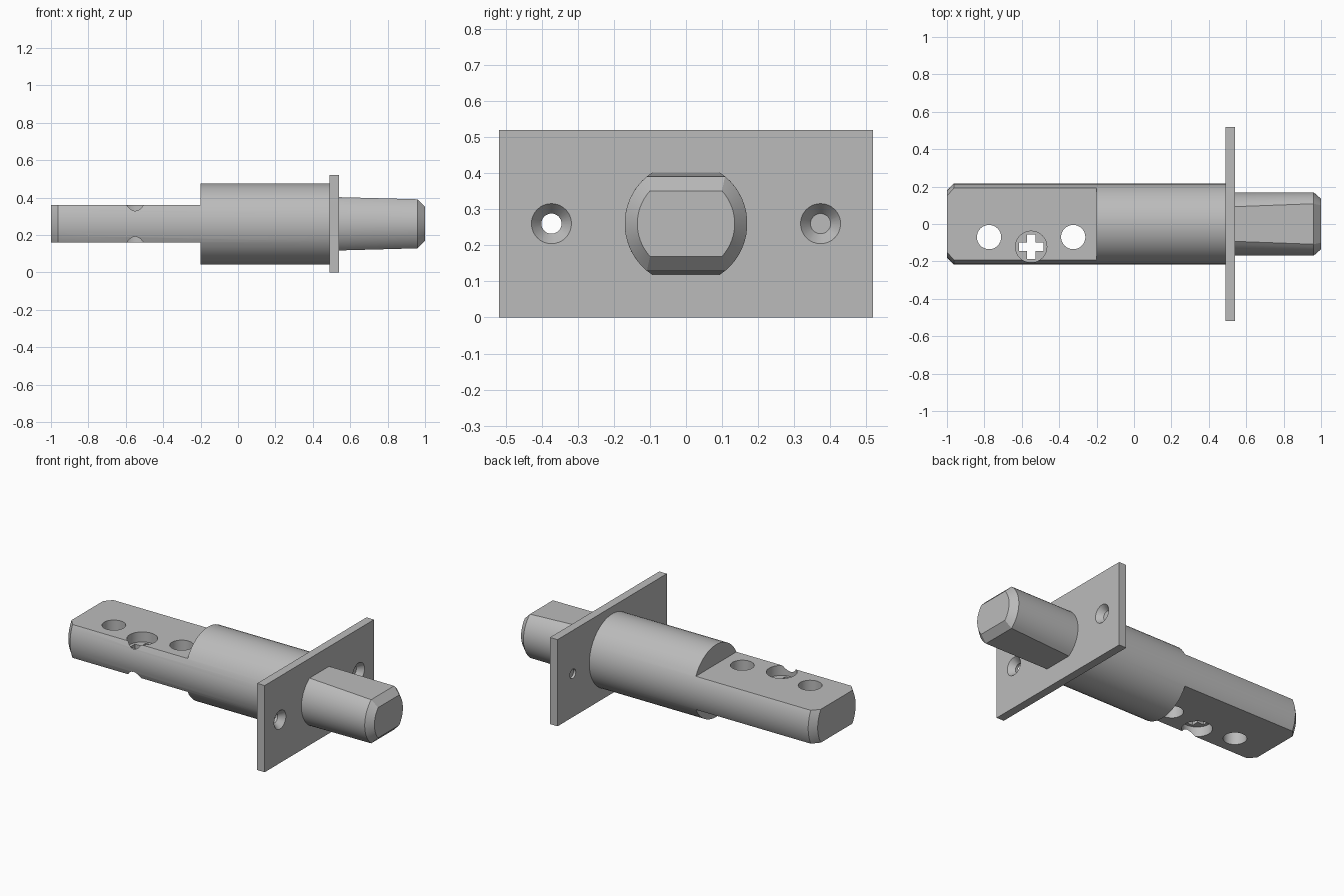
import bpy, bmesh, math
from mathutils import Matrix, Vector

if "Cube" in bpy.data.objects:
    bpy.data.objects.remove(bpy.data.objects["Cube"])

MID = 0.26  # height of the bolt axis

steel = bpy.data.materials.new("satin_steel")
steel.use_nodes = True
COLOUR = (0.5, 0.5, 0.5, 1)
steel.diffuse_color = COLOUR
steel.node_tree.nodes["Principled BSDF"].inputs["Base Color"].default_value = COLOUR


def add(name, bm):
    bmesh.ops.recalc_face_normals(bm, faces=bm.faces)
    mesh = bpy.data.meshes.new(name)
    bm.to_mesh(mesh)
    bm.free()
    mesh.materials.append(steel)
    obj = bpy.data.objects.new(name, mesh)
    bpy.context.collection.objects.link(obj)
    return obj


def box(name, centre, size):
    bm = bmesh.new()
    bmesh.ops.create_cube(bm, size=1)
    bmesh.ops.scale(bm, vec=size, verts=bm.verts)
    bmesh.ops.translate(bm, vec=centre, verts=bm.verts)
    return add(name, bm)


def rod(name, centre, r1, r2, depth, axis="Z", sides=32):
    """Cylinder or cone along an axis, r1 at its low end."""
    bm = bmesh.new()
    bmesh.ops.create_cone(bm, cap_ends=True, segments=sides,
                          radius1=r1, radius2=r2, depth=depth)
    turn = Matrix.Rotation(math.pi / 2, 4, "Y") if axis == "X" else Matrix()
    bmesh.ops.transform(bm, matrix=Matrix.Translation(centre) @ turn, verts=bm.verts)
    return add(name, bm)


def loft(name, sections, arc=24):
    """Join round sections (x, radius, half height) with flat top and bottom."""
    bm = bmesh.new()
    rings = []
    for x, r, h in sections:
        a = math.asin(min(h / r, 0.998))
        angles = [-a + 2 * a * i / (arc - 1) for i in range(arc)]
        angles += [math.pi + t for t in angles]
        rings.append([bm.verts.new((x, r * math.cos(t), MID + r * math.sin(t)))
                      for t in angles])
    count = 2 * arc
    for near, far in zip(rings, rings[1:]):
        for i in range(count):
            j = (i + 1) % count
            bm.faces.new((near[i], near[j], far[j], far[i]))
    bm.faces.new(rings[0])
    bm.faces.new(rings[-1])
    return add(name, bm)


def cut(obj, cutter):
    cutter.hide_render = True
    mod = obj.modifiers.new("cut", "BOOLEAN")
    mod.operation = "DIFFERENCE"
    mod.solver = "EXACT"
    mod.object = cutter
    bpy.context.view_layer.objects.active = obj
    bpy.ops.object.modifier_apply(modifier=mod.name)
    bpy.data.objects.remove(cutter)


def smooth(obj):
    bpy.ops.object.select_all(action="DESELECT")
    obj.select_set(True)
    bpy.context.view_layer.objects.active = obj
    bpy.ops.object.shade_smooth_by_angle(angle=math.radians(20))


# Round barrel with a chamfered tail
R = 0.217
barrel = loft("latch_barrel", [(-1, 0.18, 0.18), (-0.963, R, R), (0.5, R, R)])

# Flats above and below the tail
for side in (-1, 1):
    cut(barrel, box("flat_cutter", (-0.7, 0, MID + side * 0.25), (1, 1, 0.3)))

# Through holes for the fixing screws
for x in (-0.775, -0.325):
    cut(barrel, rod("hole_cutter", (x, -0.07, MID), 0.065, 0.065, 1))

# Round pockets on both faces with a cross-shaped slot between them
SLOT = Vector((-0.55, -0.122, MID))
for side in (-1, 1):
    cut(barrel, rod("pocket_cutter", SLOT + Vector((0, 0, side * 0.19)), 0.084, 0.084, 0.3))
for size in ((0.13, 0.045, 0.5), (0.045, 0.13, 0.5)):
    cut(barrel, box("slot_cutter", SLOT, size))
smooth(barrel)

# Face plate with two countersunk holes
plate = box("face_plate", (0.515, 0, MID), (0.05, 1.036, 0.52))
for side in (-1, 1):
    y = side * 0.373
    cut(plate, rod("screw_cutter", (0.515, y, MID), 0.028, 0.028, 0.3, "X"))
    cut(plate, rod("sink_cutter", (0.525, y, MID), 0.028, 0.0595, 0.04, "X"))
smooth(plate)

# Bolt with tapering flats and a chamfered nose
bolt = loft("bolt", [(0.52, 0.17, 0.143), (0.96, 0.17, 0.131), (1, 0.135, 0.091)], 16)
smooth(bolt)
